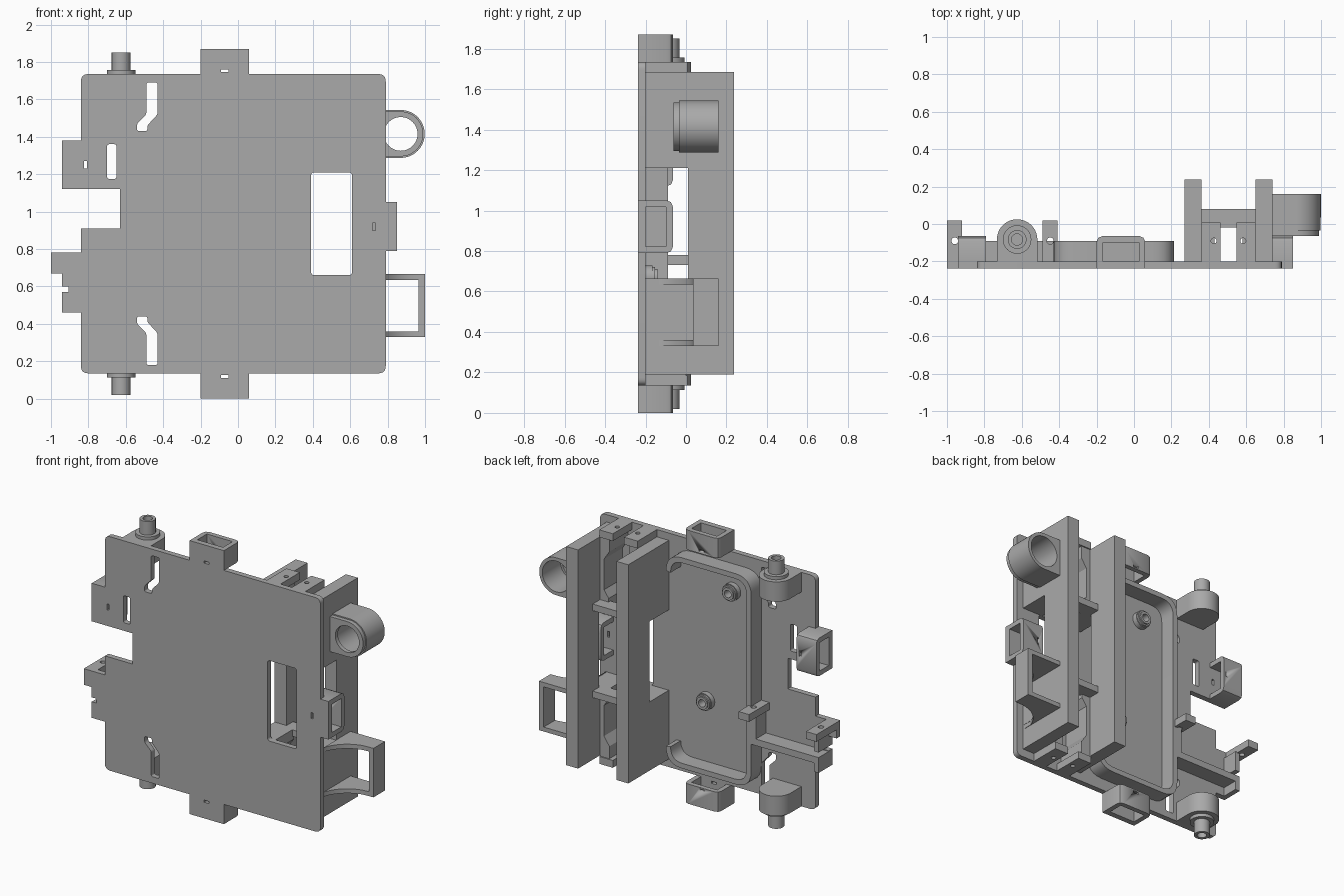
import bpy, bmesh, math
from mathutils import Vector

if "Cube" in bpy.data.objects:
    bpy.data.objects.remove(bpy.data.objects["Cube"], do_unlink=True)

grey = bpy.data.materials.new("plain grey")
grey.use_nodes = True
grey.diffuse_color = (0.4, 0.4, 0.4, 1)
grey.node_tree.nodes["Principled BSDF"].inputs["Base Color"].default_value = grey.diffuse_color

FRONT, BACK = -0.238, -0.2     # main plate faces
BOX = -0.065                   # rear of the socket boxes
TOP = 1.87                     # overall height
AXES = {"x": lambda u, v, w: (w, u, v),
        "y": lambda u, v, w: (u, w, v),
        "z": lambda u, v, w: (u, v, w)}


def circle(u, v, r, start=0, end=360, n=48):
    """Points on a full circle, or on an arc."""
    full = end - start == 360
    angles = [math.radians(start + (end - start) * i / n) for i in range(n if full else n + 1)]
    return [(u + r * math.cos(a), v + r * math.sin(a)) for a in angles]


def rounded(points, r):
    """Polygon with all corners rounded."""
    out = []
    for i, p in enumerate(points):
        p, a, b = Vector(p), Vector(points[i - 1]), Vector(points[(i + 1) % len(points)])
        a, b = p + (a - p).normalized() * r, p + (b - p).normalized() * r
        for k in range(7):
            t = k / 6
            out.append(tuple(a * (1 - t) ** 2 + p * 2 * t * (1 - t) + b * t * t))
    return out


def rect(u0, u1, v0, v1, r=0):
    pts = [(u0, v0), (u1, v0), (u1, v1), (u0, v1)]
    return rounded(pts, r) if r else pts


def flip(points):
    """Mirror a profile top to bottom."""
    return [(u, TOP - v) for u, v in points]


def prism(name, outlines, axis, lo, hi):
    """Extrude filled outlines (inner outlines become holes) along an axis."""
    curve = bpy.data.curves.new(name, "CURVE")
    curve.dimensions, curve.fill_mode = "2D", "BOTH"
    curve.extrude = (hi - lo) / 2
    for pts in outlines:
        spline = curve.splines.new("POLY")
        spline.points.add(len(pts) - 1)
        for sp, (u, v) in zip(spline.points, pts):
            sp.co = (u, v, 0, 1)
        spline.use_cyclic_u = True
    temp = bpy.data.objects.new(name, curve)
    bpy.context.collection.objects.link(temp)
    graph = bpy.context.evaluated_depsgraph_get()
    mesh = bpy.data.meshes.new_from_object(temp.evaluated_get(graph))
    bpy.data.objects.remove(temp, do_unlink=True)
    bm = bmesh.new()
    bm.from_mesh(mesh)
    bmesh.ops.remove_doubles(bm, verts=bm.verts, dist=0.0005)
    for v in bm.verts:
        v.co = AXES[axis](v.co.x, v.co.y, v.co.z + (lo + hi) / 2)
    bmesh.ops.recalc_face_normals(bm, faces=bm.faces)
    bmesh.ops.dissolve_limit(bm, angle_limit=0.01, verts=bm.verts, edges=bm.edges)
    bm.to_mesh(mesh)
    bm.free()
    mesh.materials.clear()
    mesh.materials.append(grey)
    obj = bpy.data.objects.new(name, mesh)
    bpy.context.collection.objects.link(obj)
    bpy.ops.object.select_all(action="DESELECT")
    obj.select_set(True)
    bpy.context.view_layer.objects.active = obj
    bpy.ops.object.shade_smooth_by_angle(angle=math.radians(30))
    return obj


def both_ends(name, outlines, lo, hi):
    """The same upright extrusion at the top and bottom of the model."""
    prism("upper_" + name, outlines, "z", lo, hi)
    prism("lower_" + name, outlines, "z", TOP - hi, TOP - lo)


# Main plate with its tabs, window and slots
edge = rounded([(0.79, 0.135), (0.79, 1.735), (-0.84, 1.735), (-0.84, 0.135)], 0.04)
right, left = edge[:14], edge[14:]
outline = ([(0.06, 0.135), (0.06, 0), (-0.2, 0), (-0.2, 0.135)][::-1] + right[:7]
           + [(0.79, 0.79), (0.85, 0.79), (0.85, 1.05), (0.79, 1.05)] + right[7:]
           + [(0.06, 1.735), (0.06, TOP), (-0.2, TOP), (-0.2, 1.735)] + left[:7]
           + [(-0.84, 1.38), (-0.94, 1.38), (-0.94, 1.12), (-0.63, 1.12), (-0.63, 0.91),
              (-0.84, 0.91), (-0.84, 0.78), (-1, 0.78), (-1, 0.67), (-0.94, 0.67),
              (-0.94, 0.6), (-0.905, 0.6), (-0.905, 0.57), (-0.94, 0.57),
              (-0.94, 0.46), (-0.84, 0.46)] + left[7:])
slot = rounded([(-0.49, 1.69), (-0.43, 1.69), (-0.43, 1.52), (-0.485, 1.46),
                (-0.485, 1.43), (-0.54, 1.43), (-0.54, 1.47), (-0.49, 1.52)], 0.012)
pin_slot = rect(-0.09, -0.052, 1.745, 1.76)
prism("main_plate", [outline, slot, flip(slot), pin_slot, flip(pin_slot),
                     rect(0.39, 0.61, 0.66, 1.21, 0.02), rect(-0.7, -0.65, 1.175, 1.36, 0.012),
                     rect(0.72, 0.735, 0.9, 0.94), rect(-0.823, -0.808, 1.23, 1.27)],
      "y", FRONT, BACK)


# Socket boxes: a three-sided sleeve closed by the plate, rear pierced by a slit
def sleeve(a, b):
    t = 0.033
    return [(a, BACK), (a, BOX - 0.03), (a + 0.009, BOX - 0.009), (a + 0.03, BOX),
            (b - 0.03, BOX), (b - 0.009, BOX - 0.009), (b, BOX - 0.03), (b, BACK),
            (b - t, BACK), (b - t, BOX - t), (a + t, BOX - t), (a + t, BACK)]


def cut(obj, cutter):
    mod = obj.modifiers.new("slit", "BOOLEAN")
    mod.object, mod.operation, mod.solver = cutter, "DIFFERENCE", "EXACT"
    mesh = bpy.data.meshes.new_from_object(obj.evaluated_get(bpy.context.evaluated_depsgraph_get()))
    obj.modifiers.clear()
    obj.data = mesh
    bpy.data.objects.remove(cutter, do_unlink=True)


boxes = [("upper_box", "z", (-0.2, 0.06), 1.735, TOP, pin_slot),
         ("lower_box", "z", (-0.2, 0.06), 0, 0.135, flip(pin_slot)),
         ("left_box", "x", (0.79, 1.05), 0.69, 0.85, rect(0.72, 0.735, 0.9, 0.94)),
         ("right_box", "x", (1.12, 1.38), -0.94, -0.79, rect(-0.823, -0.808, 1.23, 1.27))]
for name, axis, span, lo, hi, slit in boxes:
    profile = sleeve(*span)
    if axis == "x":
        profile = [(y, z) for z, y in profile]
        profile = [(y, z) for y, z in profile]
    cut(prism(name, [profile], axis, lo, hi), prism("slit_cutter", [slit], "y", -0.15, 0))

# Two tall walls with an opening at the base
wall = [(BACK, 0.19), (0.238, 0.19), (0.238, 1.685), (BACK, 1.685),
        (BACK, 1.21), (0.01, 1.21), (0.01, 0.66), (BACK, 0.66)]
prism("inner_wall", [wall], "x", 0.27, 0.36)
prism("outer_wall", [wall], "x", 0.65, 0.74)

# Channel between the walls: crossbars, end blocks and tapered rails
both_ends("crossbar", [rect(0.36, 0.65, -0.02, 0.08)], 1.21, 1.255)
for side in (-1, 1):
    mid = 0.505
    near, far = sorted((mid + side * 0.043, mid + side * 0.145))
    both_ends("end_block", [rect(near, far, BACK, 0.008),
                            circle(mid + side * 0.078, -0.09, 0.015, n=16)], 1.685, 1.735)
    rail = [(mid + side * d, z) for d, z in
            [(0.145, 1.685), (0.075, 1.685), (0.075, 1.6), (0.115, 1.54),
             (0.115, 1.33), (0.08, 1.28), (0.08, 1.21), (0.145, 1.21)]]
    prism("upper_rail", [rail], "y", BACK, 0)
    prism("lower_rail", [flip(rail)], "y", BACK, 0)

# Ring holder on the outer wall
def ring_profile(r, bore):
    return [circle(0.87, 1.415, r, -90, 90) + [(0.74, 1.415 + r), (0.74, 1.415 - r)],
            circle(0.87, 1.415, bore)]


prism("ring_holder", ring_profile(0.128, 0.105), "y", -0.035, 0.16)
prism("ring_lip", ring_profile(0.12, 0.09), "y", -0.063, -0.035)

# Square loop with curved brackets
bracket = [(0.74, BACK)] + circle(0.965, BACK, 0.235, 165, 90, 16) + [(1, 0.035), (1, 0.16), (0.74, 0.16)]
for name, z in (("loop_top", 0.635), ("loop_bottom", 0.33)):
    prism(name, [bracket], "z", z, z + 0.03)
prism("loop_end", [rect(0.965, 1, 0.035, 0.16)], "z", 0.33, 0.665)

# Pivot pins on rounded bosses
px, py = -0.625, -0.083
boss = circle(px, py, 0.108, 0, 180) + [(px - 0.108, BACK), (px + 0.108, BACK)]
both_ends("pivot_boss", [boss], 1.6, 1.735)
both_ends("pivot_flange", [circle(px, py, 0.076), circle(px, py, 0.03)], 1.735, 1.757)
both_ends("pivot_pin", [circle(px, py, 0.05), circle(px, py, 0.03)], 1.735, 1.85)

# Raised rim, open beside the inner wall
outer = rounded(rect(-0.43, 0.215, 0.215, 1.655), 0.12)
inner = rounded(rect(-0.395, 0.18, 0.25, 1.62), 0.09)
outer, inner = outer[14:] + outer[:14], inner[14:] + inner[:14]
prism("raised_rim", [outer + inner[::-1]], "y", BACK, -0.09)

# Domed screw posts with a bore
for x, z in ((-0.216, 1.47), (-0.02, 0.67)):
    for r, top in ((0.058, -0.165), (0.052, -0.152), (0.042, -0.142)):
        prism("screw_post", [circle(x, z, r, n=32), circle(x, z, 0.025, n=32)], "y", BACK, top)

# Open cradle: ledge, side walls and drilled ears
prism("cradle_ledge", [rect(-0.94, -0.43, BACK, -0.09)], "z", 0.52, 0.565)
prism("cradle_inner_wall", [rect(-0.465, -0.43, BACK, -0.09)], "z", 0.52, 0.74)
prism("cradle_outer_wall", [rect(-0.94, -0.905, BACK, -0.09)], "z", 0.6, 0.735)
prism("cradle_outer_foot", [rect(-0.94, -0.905, BACK, -0.09)], "z", 0.46, 0.52)
for name, x in (("cradle_inner_ear", -0.49), ("cradle_outer_ear", -1)):
    prism(name, [rect(x, x + 0.08, BACK, 0.018), circle(x + 0.042, -0.09, 0.018, n=16)],
          "z", 0.73, 0.78)
